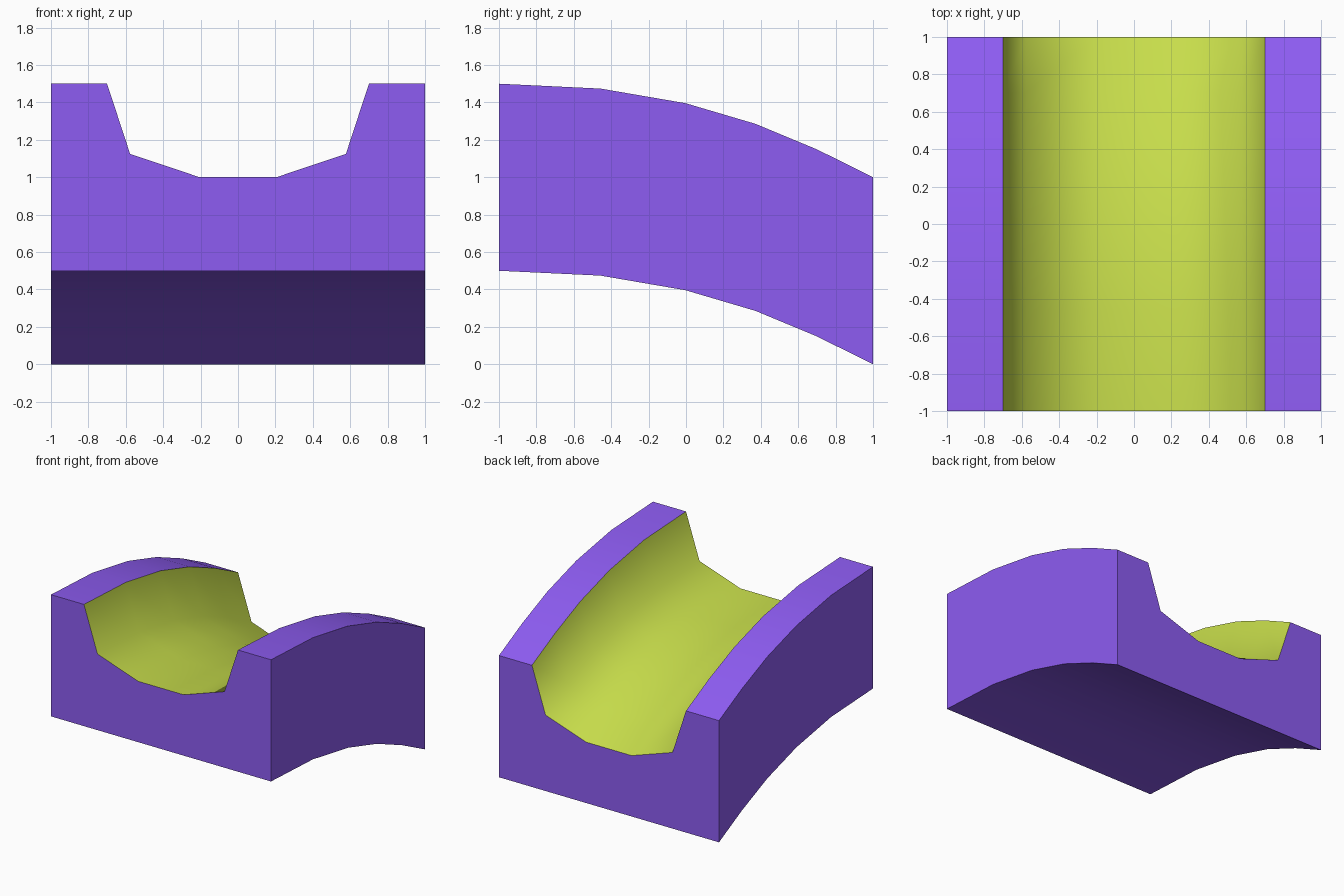
import bpy, bmesh
from math import radians

if "Cube" in bpy.data.objects:
    bpy.data.objects.remove(bpy.data.objects["Cube"])


def material(name, color):
    m = bpy.data.materials.new(name)
    m.diffuse_color = color
    m.use_nodes = True
    m.node_tree.nodes["Principled BSDF"].inputs["Base Color"].default_value = m.diffuse_color
    return m


# Half cross-section of the channel block, from trough floor to bottom corner (x, z)
half = [(0.205, 0.5), (0.577, 0.625), (0.7, 1.0), (1.0, 1.0), (1.0, 0.0)]
section = half + [(-x, z) for x, z in reversed(half)]
n = len(section)
trough_sides = {0, 1, n - 3, n - 2, n - 1}

# Drooping path: the section slides back and falls (y, z)
path = [(-1, 0.5), (-0.457, 0.474), (-0.003, 0.396), (0.373, 0.285), (0.702, 0.148), (1, 0)]

# Sweep the section along the path and close both ends
bm = bmesh.new()
rings = [[bm.verts.new((x, y, z + drop)) for x, z in section] for y, drop in path]
for a, b in zip(rings, rings[1:]):
    for i in range(n):
        j = (i + 1) % n
        face = bm.faces.new((a[i], a[j], b[j], b[i]))
        face.material_index = 1 if i in trough_sides else 0
bm.faces.new(rings[0])
bm.faces.new(rings[-1])
bmesh.ops.recalc_face_normals(bm, faces=bm.faces)

mesh = bpy.data.meshes.new("curved_channel")
bm.to_mesh(mesh)
bm.free()
mesh.materials.append(material("purple_body", (0.27, 0.107, 0.89, 1)))
mesh.materials.append(material("lime_trough", (0.57, 0.72, 0.07, 1)))
channel = bpy.data.objects.new("curved_channel", mesh)
bpy.context.collection.objects.link(channel)

# Smooth trough and curve, crisp rims and ends
bpy.context.view_layer.objects.active = channel
channel.select_set(True)
bpy.ops.object.shade_smooth_by_angle(angle=radians(58))
